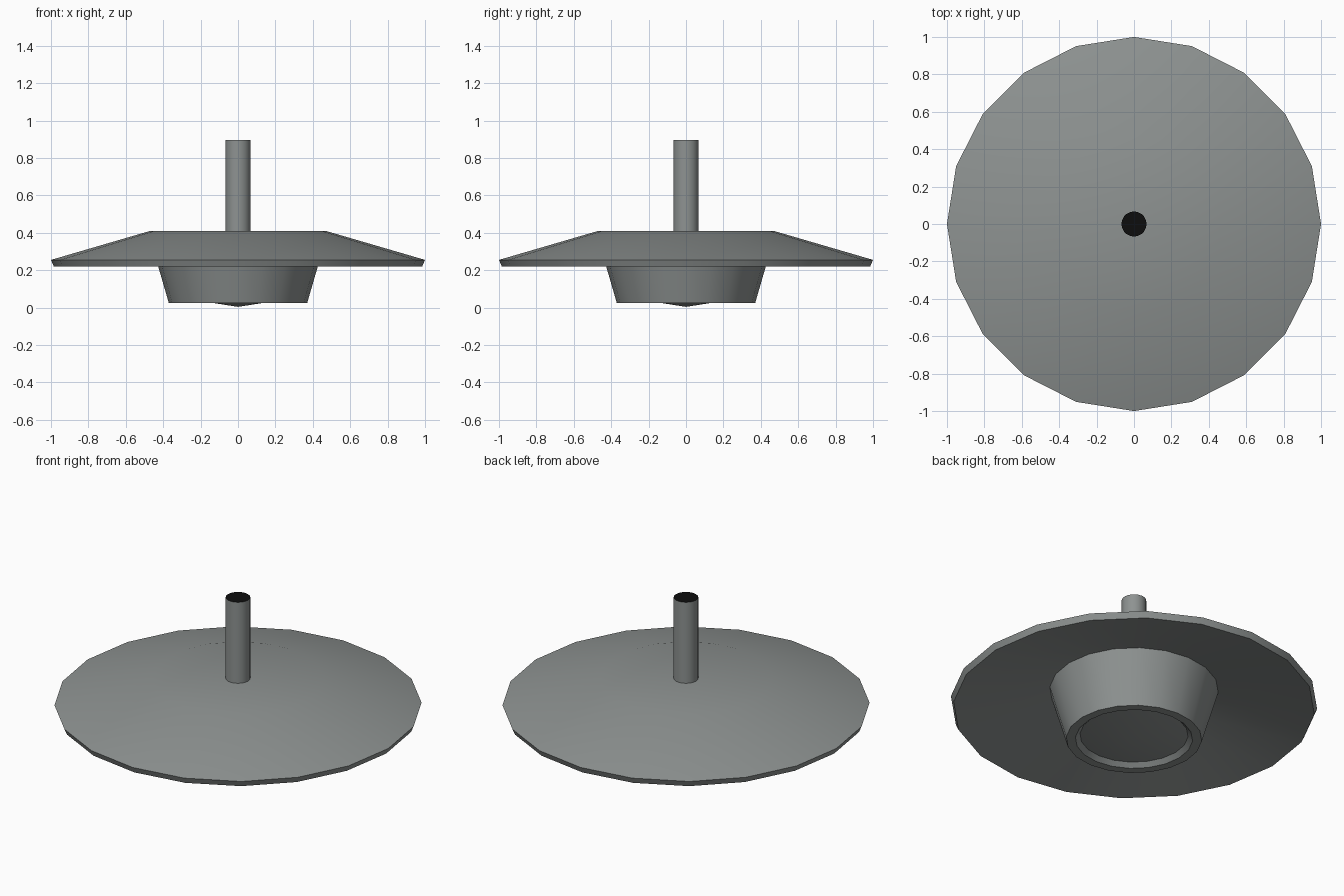
import bpy, bmesh, math

if "Cube" in bpy.data.objects:
    bpy.data.objects.remove(bpy.data.objects["Cube"])


def material(name, rgb):
    m = bpy.data.materials.new(name)
    m.diffuse_color = (*rgb, 1)
    m.use_nodes = True
    m.node_tree.nodes["Principled BSDF"].inputs["Base Color"].default_value = m.diffuse_color
    return m


GREY = material("grey metal", (0.27, 0.29, 0.285))
BLACK = material("black", (0.004, 0.004, 0.004))


def lathe(name, profile, sides, mat):
    """Revolve an (r, z) profile about z; points with r = 0 close at a single pole."""
    bm = bmesh.new()
    rings = []
    for r, z in profile:
        n = sides if r > 0 else 1
        rings.append([bm.verts.new((r * math.cos(math.tau * i / sides),
                                    r * math.sin(math.tau * i / sides), z)) for i in range(n)])
    for a, b in zip(rings, rings[1:]):
        for i in range(sides):
            j = (i + 1) % sides
            quad = [a[i % len(a)], a[j % len(a)], b[j % len(b)], b[i % len(b)]]
            bm.faces.new(list(dict.fromkeys(quad)))
    bmesh.ops.recalc_face_normals(bm, faces=bm.faces)
    mesh = bpy.data.meshes.new(name)
    bm.to_mesh(mesh)
    bm.free()
    mesh.materials.append(mat)
    ob = bpy.data.objects.new(name, mesh)
    bpy.context.collection.objects.link(ob)
    bpy.ops.object.select_all(action='DESELECT')
    ob.select_set(True)
    bpy.context.view_layer.objects.active = ob
    bpy.ops.object.shade_smooth_by_angle(angle=math.radians(30))
    return ob


# Shade, lamp housing and recessed shallow lens in one closed outline
lathe("lamp_shade", [
    (0, 0.41), (0.47, 0.41), (1.0, 0.255), (0.985, 0.22),   # top and rim
    (0.46, 0.335), (0.37, 0.025),                           # hollow underside, housing
    (0.32, 0.025), (0.295, 0.05), (0, 0.004),               # lip and lens
], 20, GREY)

# Hanging rod with a black end
rod = lathe("rod", [(0, 0.40), (0.067, 0.40), (0.067, 0.897), (0, 0.897)], 20, GREY)
rod.data.materials.append(BLACK)
for face in rod.data.polygons:
    if face.center.z > 0.89:
        face.material_index = 1
